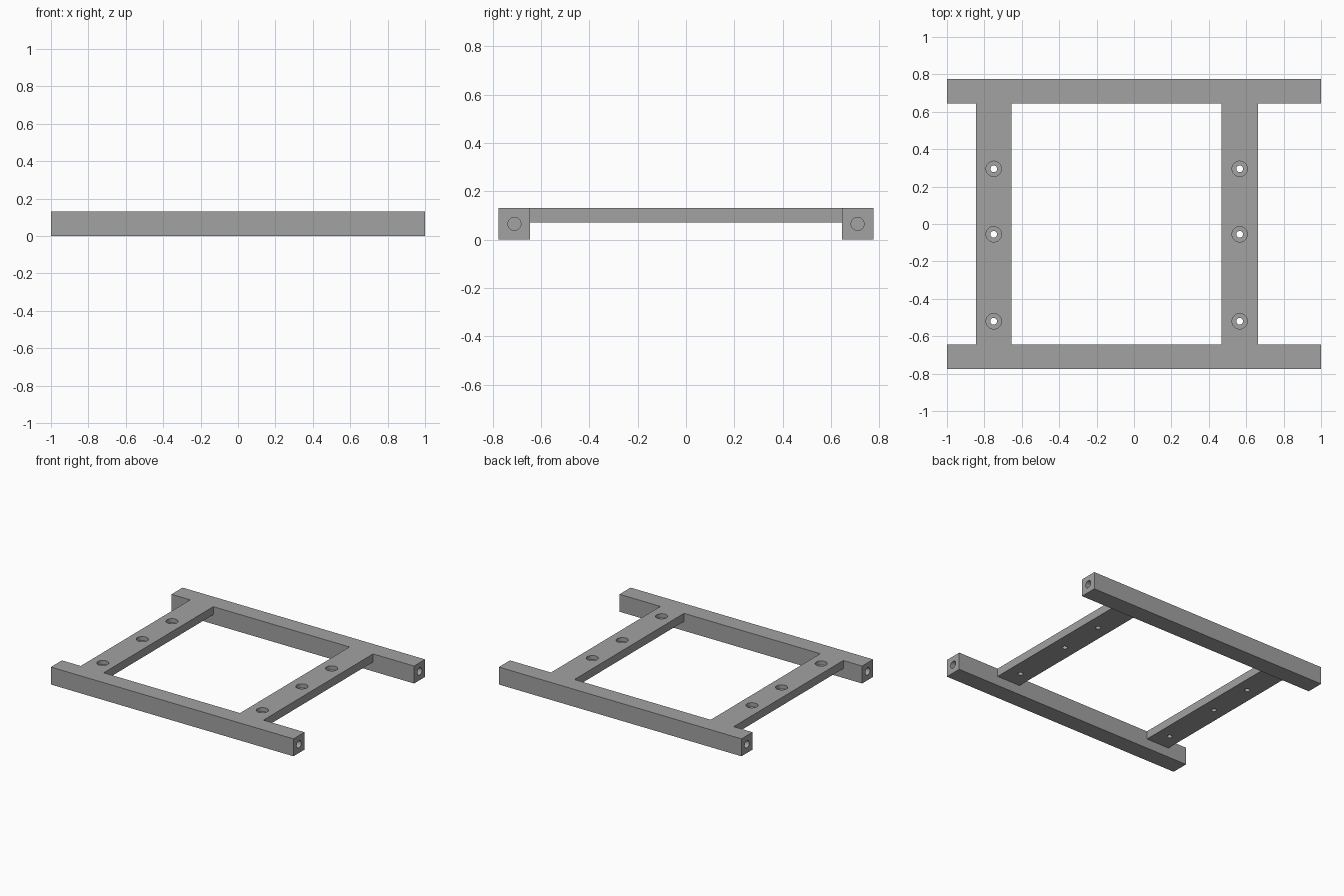
import bpy, bmesh
from mathutils import Matrix, Vector

if "Cube" in bpy.data.objects:
    bpy.data.objects.remove(bpy.data.objects["Cube"])

grey = bpy.data.materials.new("plain_grey")
grey.use_nodes = True
colour = (0.36, 0.36, 0.36, 1)
grey.diffuse_color = colour
grey.node_tree.nodes["Principled BSDF"].inputs["Base Color"].default_value = colour


def make_object(name, bm):
    mesh = bpy.data.meshes.new(name)
    bm.to_mesh(mesh)
    bm.free()
    mesh.materials.append(grey)
    obj = bpy.data.objects.new(name, mesh)
    bpy.context.collection.objects.link(obj)
    return obj


def box(name, low, high):
    low, high = Vector(low), Vector(high)
    bm = bmesh.new()
    bmesh.ops.create_cube(bm, size=1, matrix=Matrix.Translation((low + high) / 2)
                          @ Matrix.Diagonal((*(high - low), 1)))
    return make_object(name, bm)


def drill(target, centres, radius, length, axis):
    """Cut a row of round holes, then remove the cutter."""
    bm = bmesh.new()
    turn = Matrix.Rotation(1.5707963, 4, "Y") if axis == "X" else Matrix()
    for centre in centres:
        bmesh.ops.create_cone(bm, cap_ends=True, segments=32, radius1=radius,
                              radius2=radius, depth=length,
                              matrix=Matrix.Translation(centre) @ turn)
    cutter = make_object("hole_cutter", bm)
    cutter.hide_render = True
    mod = target.modifiers.new("holes", "BOOLEAN")
    mod.operation = "DIFFERENCE"
    mod.solver = "EXACT"
    mod.object = cutter
    bpy.context.view_layer.objects.active = target
    bpy.ops.object.modifier_apply(modifier=mod.name)
    bpy.data.objects.remove(cutter)


def shade(obj):
    bpy.ops.object.select_all(action="DESELECT")
    obj.select_set(True)
    bpy.context.view_layer.objects.active = obj
    bpy.ops.object.shade_smooth_by_angle()


HEIGHT = 0.13
BAR_BOTTOM = 0.07
INNER, OUTER = 0.645, 0.775

# Long rails with a blind hole in each end
for name, side in (("front_rail", -1), ("back_rail", 1)):
    y0, y1 = sorted((side * INNER, side * OUTER))
    rail = box(name, (-1, y0, 0), (1, y1, HEIGHT))
    drill(rail, [(x, side * 0.71, HEIGHT / 2) for x in (-1, 1)], 0.027, 0.5, "X")
    shade(rail)

# Cross bars with counterbored screw holes
for name, x, half in (("right_cross_bar", -0.75, 0.095), ("left_cross_bar", 0.565, 0.097)):
    bar = box(name, (x - half, -INNER, BAR_BOTTOM), (x + half, INNER, HEIGHT))
    holes = [(x, y, HEIGHT) for y in (-0.52, -0.055, 0.295)]
    drill(bar, holes, 0.041, 0.06, "Z")
    drill(bar, holes, 0.018, 0.3, "Z")
    shade(bar)
